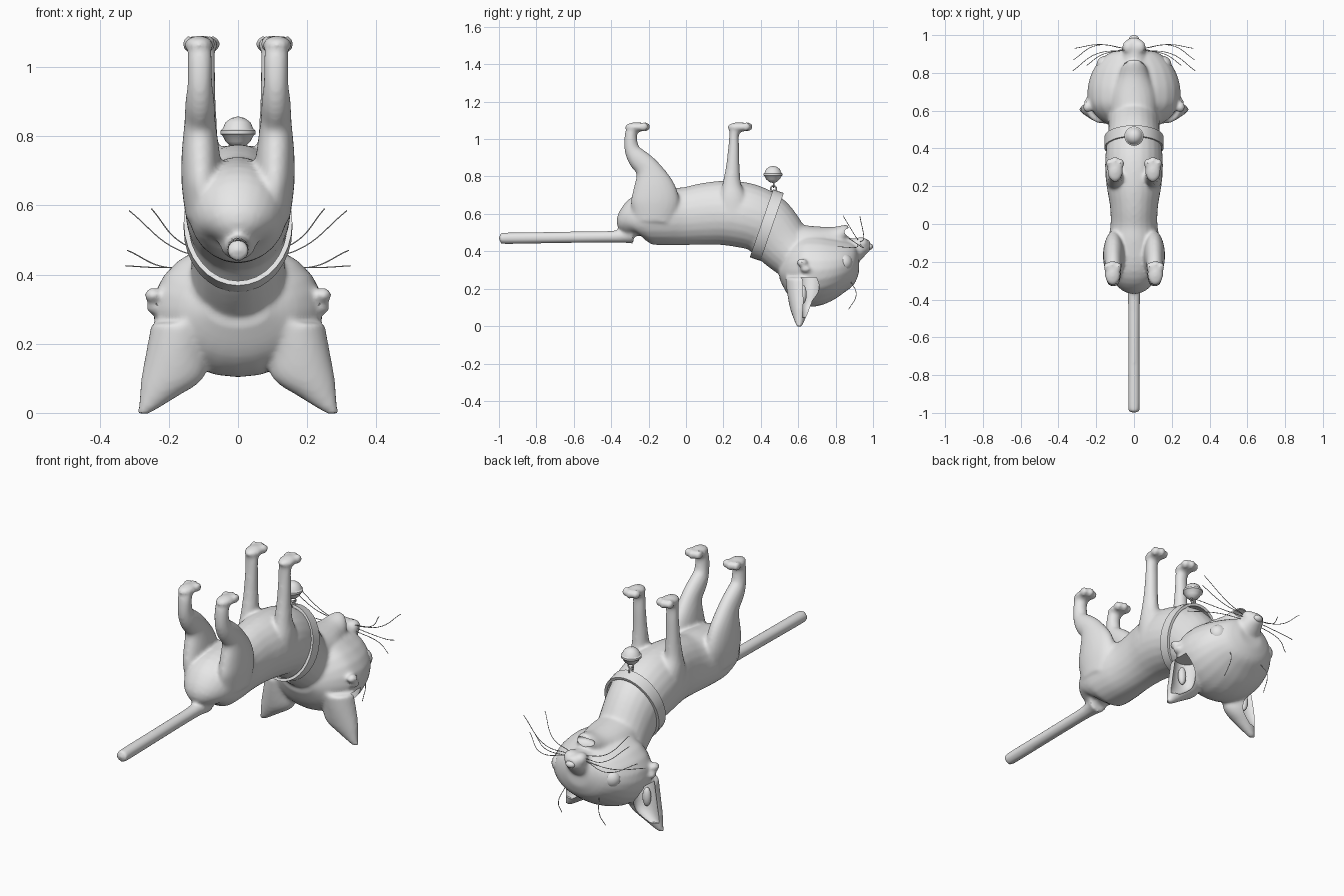
import bpy, bmesh, math
from mathutils import Vector, Matrix

if "Cube" in bpy.data.objects:
    bpy.data.objects.remove(bpy.data.objects["Cube"], do_unlink=True)

GREY = (0.8, 0.8, 0.8, 1)
grey = bpy.data.materials.new("plain_grey")
grey.use_nodes = True
grey.diffuse_color = GREY
grey.node_tree.nodes["Principled BSDF"].inputs["Base Color"].default_value = GREY
X, Y, Z = Vector((1, 0, 0)), Vector((0, 1, 0)), Vector((0, 0, 1))


def smooth_path(pts, steps=4):
    """Catmull-Rom interpolation of (x, y, z, half width, half depth) rows."""
    out = []
    for i in range(len(pts) - 1):
        a, b = pts[max(i - 1, 0)], pts[i]
        c, d = pts[i + 1], pts[min(i + 2, len(pts) - 1)]
        for k in range(steps):
            t = k / steps
            out.append([q + 0.5 * t * (r - p + t * (2*p - 5*q + 4*r - s + t * (3*(q - r) + s - p)))
                        for p, q, r, s in zip(a, b, c, d)])
    return out + [list(pts[-1])]


def tube(bm, pts, axis=None, side=1, n=24):
    """Closed loft of elliptical rings; side=-1 mirrors it in x."""
    rows = smooth_path(pts)
    for r in rows:
        r[0] *= side
    rings = []
    for i, (x, y, z, rw, rd) in enumerate(rows):
        t = axis or (Vector(rows[min(i + 1, len(rows) - 1)][:3])
                     - Vector(rows[max(i - 1, 0)][:3])).normalized()
        w = (X - t * X.dot(t)).normalized()
        d = t.cross(w)
        angles = [2 * math.pi * k / n for k in range(n)]
        rings.append([bm.verts.new(Vector((x, y, z)) + w * rw * math.cos(a) + d * rd * math.sin(a))
                      for a in angles])
    for p, q in zip(rings, rings[1:]):
        for k in range(n):
            bm.faces.new((p[k], p[(k + 1) % n], q[(k + 1) % n], q[k]))
    bm.faces.new(rings[0][::-1])
    bm.faces.new(rings[-1])


def ball(bm, pos, size):
    m = Matrix.Translation(pos) @ Matrix.Diagonal((*size, 1))
    bmesh.ops.create_uvsphere(bm, u_segments=24, v_segments=16, radius=1, matrix=m)


def finish(bm, name):
    bmesh.ops.recalc_face_normals(bm, faces=bm.faces)
    me = bpy.data.meshes.new(name)
    bm.to_mesh(me)
    bm.free()
    ob = bpy.data.objects.new(name, me)
    bpy.context.collection.objects.link(ob)
    me.materials.append(grey)
    return ob


def select(ob):
    bpy.ops.object.select_all(action="DESELECT")
    ob.select_set(True)
    bpy.context.view_layer.objects.active = ob


def shade(ob, angle=40):
    select(ob)
    bpy.ops.object.shade_smooth_by_angle(angle=math.radians(angle))


# Torso and neck
bm = bmesh.new()
tube(bm, [(0, -.315, .5, .05, .05), (0, -.29, .54, .11, .1), (0, -.22, .575, .14, .14),
          (0, -.1, .585, .138, .153), (0, 0, .588, .124, .155), (0, .1, .6, .128, .165),
          (0, .2, .605, .145, .172), (0, .3, .595, .153, .175), (0, .38, .57, .15, .17),
          (0, .44, .53, .142, .163), (0, .52, .44, .135, .148), (0, .6, .36, .14, .13)])

# Tail
tube(bm, [(0, -1, .47, .008, .008), (0, -.988, .47, .024, .024), (0, -.96, .47, .031, .031),
          (0, -.6, .475, .031, .031), (0, -.36, .48, .035, .034), (0, -.28, .5, .06, .06)], Y)

# Skull, jaw and muzzle
tube(bm, [(0, .5, .3, .09, .05), (0, .55, .3, .175, .14), (0, .62, .3, .235, .19),
          (0, .7, .3, .247, .194), (0, .78, .307, .232, .172), (0, .85, .322, .195, .14),
          (0, .9, .335, .14, .11), (0, .925, .345, .07, .06)], Y)
tube(bm, [(0, .55, .44, .12, .11), (0, .68, .435, .12, .1), (0, .78, .45, .085, .08),
          (0, .84, .485, .06, .055), (0, .87, .515, .03, .025)], Y)
tube(bm, [(0, .85, .38, .09, .09), (0, .92, .405, .065, .065), (0, .965, .425, .045, .04),
          (0, .985, .43, .025, .025)], Y)

HIND = [(.1, -.17, .56, .05, .11), (.105, -.165, .66, .058, .13), (.108, -.175, .75, .055, .11),
        (.11, -.205, .84, .045, .068), (.11, -.26, .9, .042, .055), (.11, -.29, .95, .036, .04),
        (.11, -.295, 1.02, .035, .033), (.112, -.28, 1.06, .034, .034)]
FORE = [(.1, .26, .58, .05, .09), (.1, .25, .68, .05, .075), (.098, .245, .76, .042, .05),
        (.098, .25, .85, .036, .037), (.098, .255, .95, .033, .03), (.098, .257, 1.02, .033, .026),
        (.1, .265, 1.06, .034, .034)]
EAR = [(.16, .615, .26, .09, .085), (.175, .615, .18, .09, .075), (.19, .61, .1, .09, .055),
       (.232, .607, .045, .053, .034), (.275, .605, -.004, .016, .014)]

for s in (1, -1):
    # Legs with paws and toes
    for leg, paw_y in ((HIND, -.265), (FORE, .283)):
        tube(bm, leg, side=s)
        px = .113 if leg is HIND else .1
        ball(bm, (s * px, paw_y, 1.064), (.042, .062, .026))
        for dx in (-.03, 0, .03):
            ball(bm, (s * (px + dx), paw_y + .05 - abs(dx) * .4, 1.066), (.018, .025, .024))
    # Ears, cheek tufts and whisker pads
    tube(bm, EAR, Z, s)
    ball(bm, (s * .245, .62, .34), (.026, .03, .022))
    ball(bm, (s * .24, .64, .305), (.026, .03, .02))
    ball(bm, (s * .028, .935, .443), (.035, .04, .034))
body = finish(bm, "cat_body")

# Blend the parts into one skin
remesh = body.modifiers.new("blend", "REMESH")
remesh.mode = "VOXEL"
remesh.voxel_size = .009
relax = body.modifiers.new("relax", "SMOOTH")
relax.factor = .5
relax.iterations = 7

# Hollow the ears and open the mouth
bm = bmesh.new()
for s in (1, -1):
    tube(bm, [(x + .036, y + .04, z, rw * .68, rd * .72) for x, y, z, rw, rd in EAR[:4]], Z, s)
ball(bm, (0, .875, .502), (.062, .05, .024))
cutter = finish(bm, "hollow_cutter")
cutter.hide_render = True
cut = body.modifiers.new("hollows", "BOOLEAN")
cut.operation = "DIFFERENCE"
cut.solver = "EXACT"
cut.object = cutter
select(body)
for name in [m.name for m in body.modifiers]:
    bpy.ops.object.modifier_apply(modifier=name)
bpy.data.objects.remove(cutter, do_unlink=True)
shade(body)

# Nose
bm = bmesh.new()
ball(bm, (0, .98, .425), (.026, .02, .018))
shade(finish(bm, "nose"))

WHISKERS = [((.05, .93, .45), (.17, .95, .47), (.315, .93, .585)),
            ((.05, .92, .46), (.16, .9, .49), (.25, .84, .59)),
            ((.05, .93, .44), (.2, .945, .42), (.32, .87, .47)),
            ((.05, .92, .43), (.2, .9, .42), (.325, .81, .425)),
            ((.1, .88, .24), (.12, .91, .17), (.13, .87, .09))]
for s, label in ((1, "left"), (-1, "right")):
    # Eyes and inner ear folds
    bm = bmesh.new()
    ball(bm, (s * .15, .845, .34), (.048, .045, .048))
    shade(finish(bm, label + "_eye"))
    bm = bmesh.new()
    ball(bm, (s * .205, .625, .17), (.022, .02, .05))
    shade(finish(bm, label + "_ear_fold"))
    # Whiskers
    cu = bpy.data.curves.new(label + "_whiskers", "CURVE")
    cu.dimensions = "3D"
    cu.bevel_depth = .0018
    cu.bevel_resolution = 1
    cu.resolution_u = 8
    for pts in WHISKERS:
        sp = cu.splines.new("BEZIER")
        sp.bezier_points.add(len(pts) - 1)
        for bp, (x, y, z) in zip(sp.bezier_points, pts):
            bp.co = (s * x, y, z)
            bp.handle_left_type = bp.handle_right_type = "AUTO"
    cu.materials.append(grey)
    bpy.context.collection.objects.link(bpy.data.objects.new(label + "_whiskers", cu))

# Collar: a tilted oval band
bm = bmesh.new()
tilt = Matrix.Translation((0, .432, .54)) @ Matrix.Rotation(math.radians(-109), 4, "X")
bmesh.ops.create_cone(bm, cap_ends=False, segments=32, radius1=1, radius2=1, depth=.06,
                      matrix=tilt @ Matrix.Diagonal((.157, .192, 1, 1)))
collar = finish(bm, "collar")
band = collar.modifiers.new("thickness", "SOLIDIFY")
band.thickness = .014
select(collar)
bpy.ops.object.modifier_apply(modifier=band.name)
shade(collar)

# Bell: domed top, rim and tapered underside, turned on a lathe
PROFILE = [(0, .857), (.02, .852), (.036, .84), (.045, .82), (.051, .816), (.051, .806),
           (.045, .802), (.036, .785), (.02, .77), (0, .765)]
bm = bmesh.new()
verts = [bm.verts.new((r, .465, z)) for r, z in PROFILE]
edges = [bm.edges.new(p) for p in zip(verts, verts[1:])]
bmesh.ops.spin(bm, geom=verts + edges, cent=(0, .465, 0), axis=Z, angle=2 * math.pi, steps=32)
bmesh.ops.remove_doubles(bm, verts=bm.verts, dist=.0005)
shade(finish(bm, "bell"), 30)

# Hanging rings for the bell
for name, z, turn in (("bell_ring", .757, 0), ("collar_ring", .735, 90)):
    bpy.ops.mesh.primitive_torus_add(major_radius=.015, minor_radius=.004, major_segments=20,
                                     minor_segments=8, location=(0, .468, z),
                                     rotation=(math.radians(90), 0, math.radians(turn)))
    ring = bpy.context.object
    ring.name = name
    ring.data.materials.append(grey)
    shade(ring, 60)
